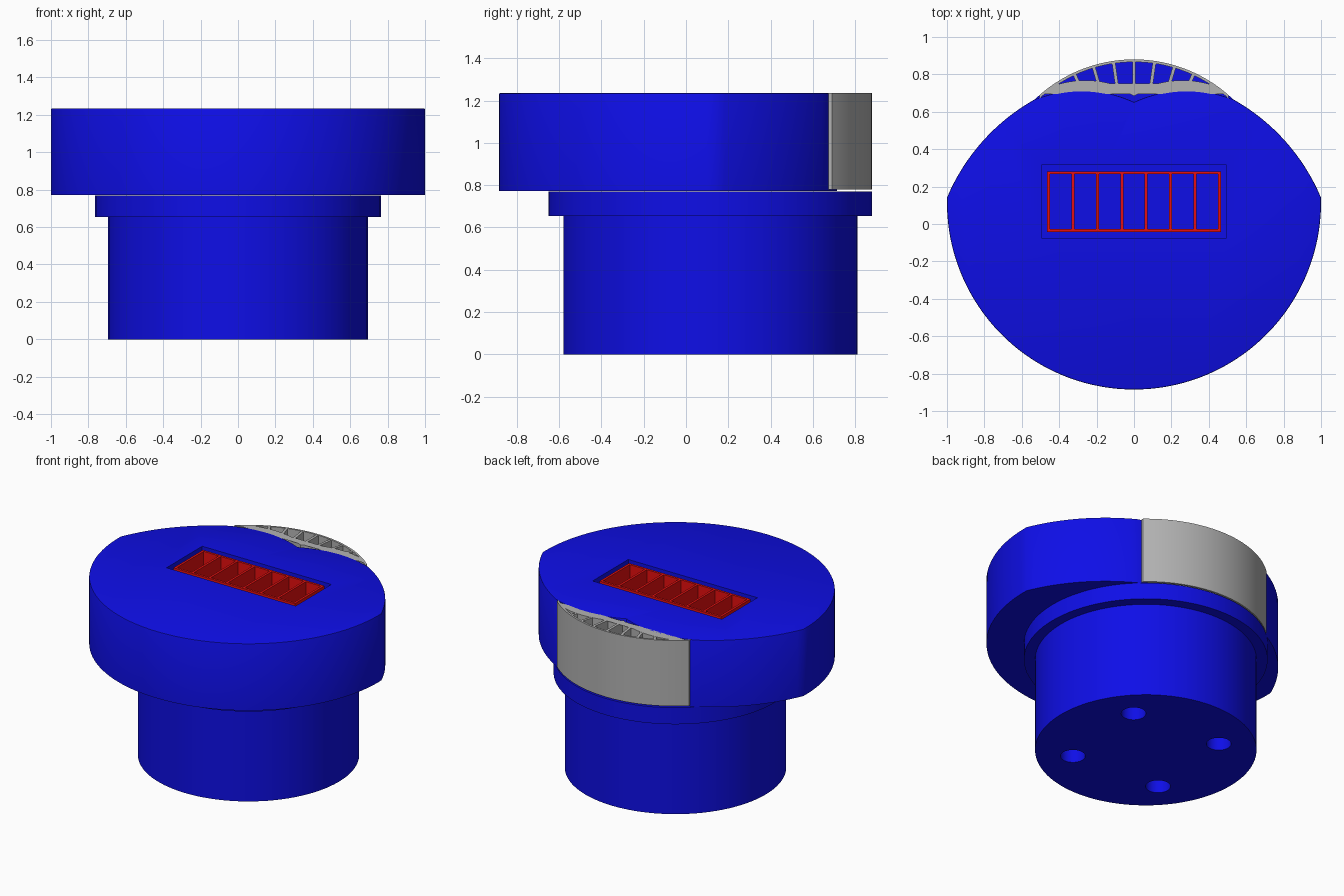
import bpy, bmesh, math
from mathutils import Vector

if "Cube" in bpy.data.objects:
    bpy.data.objects.remove(bpy.data.objects["Cube"])

CY = 0.115                      # y of the common axis
TOP = 1.235


def material(name, rgb):
    m = bpy.data.materials.new(name)
    m.diffuse_color = (*rgb, 1)
    m.use_nodes = True
    m.node_tree.nodes["Principled BSDF"].inputs["Base Color"].default_value = m.diffuse_color
    return m


BLUE = material("blue", (0.005, 0.005, 0.9))
RED = material("red", (0.9, 0.005, 0.005))
GRAY = material("gray", (0.45, 0.45, 0.45))


def add_prism(bm, outline, z0, z1, bevel=0):
    """Extrude a counter-clockwise outline from z0 to z1."""
    base = bm.faces.new([bm.verts.new((x, y, z0)) for x, y in outline])
    geom = bmesh.ops.extrude_face_region(bm, geom=[base], use_keep_orig=True)["geom"]
    top = [g for g in geom if isinstance(g, bmesh.types.BMVert)]
    bmesh.ops.translate(bm, verts=top, vec=(0, 0, z1 - z0))
    if bevel:
        rim = [e for e in bm.edges if all(v.co.z > z1 - 1e-5 for v in e.verts)]
        bmesh.ops.bevel(bm, geom=rim, offset=bevel, segments=2, affect='EDGES', profile=0.5)


def finish(bm, name, mat):
    bmesh.ops.recalc_face_normals(bm, faces=bm.faces)
    me = bpy.data.meshes.new(name)
    bm.to_mesh(me)
    bm.free()
    me.materials.append(mat)
    ob = bpy.data.objects.new(name, me)
    bpy.context.collection.objects.link(ob)
    return ob


def prisms(name, mat, outlines, z0, z1, bevel=0):
    bm = bmesh.new()
    for o in outlines:
        add_prism(bm, o, z0, z1, bevel)
    return finish(bm, name, mat)


def activate(ob):
    bpy.ops.object.select_all(action='DESELECT')
    ob.select_set(True)
    bpy.context.view_layer.objects.active = ob


def cut(ob, cutter):
    mod = ob.modifiers.new("cut", 'BOOLEAN')
    mod.object, mod.operation, mod.solver = cutter, 'DIFFERENCE', 'EXACT'
    activate(ob)
    bpy.ops.object.modifier_apply(modifier=mod.name)
    bpy.data.objects.remove(cutter)


def smooth(ob):
    activate(ob)
    bpy.ops.object.shade_smooth_by_angle(angle=math.radians(25))


def circle(r, n, cx=0, cy=CY):
    return [(cx + r * math.cos(2 * math.pi * i / n), cy + r * math.sin(2 * math.pi * i / n))
            for i in range(n)]


def box(x0, x1, y0, y1):
    return [(x0, y0), (x1, y0), (x1, y1), (x0, y1)]


def bar(p, q, w):
    """Rectangle of width w around the segment p-q."""
    p, q = Vector(p), Vector(q)
    d = (q - p).normalized() * w / 2
    s = Vector((-d.y, d.x))
    return [tuple(v) for v in (p - s, q - s, q + s, p + s)]


# Lower cylinder with four blind holes underneath
base = prisms("base_cylinder", BLUE, [circle(0.695, 96)], 0, 0.655)
holes = []
for k in range(4):
    a = math.radians(40.5 + 90 * k)
    holes.append(circle(0.078, 32, 0.464 * math.cos(a), CY + 0.464 * math.sin(a)))
cut(base, prisms("hole_cutter", BLUE, holes, -0.1, 0.35))
smooth(base)

# Flange ring
smooth(prisms("flange", BLUE, [circle(0.765, 96)], 0.655, 0.77))

# Head: front arc, flatter back arcs, double-curved notch at the rear
corner = math.asin(0.1415 - CY)
N = 72
head = []
for i in range(N + 1):
    a = math.pi - corner + (math.pi + 2 * corner) * i / N
    head.append((math.cos(a), CY + math.sin(a)))


def back_arc(x):
    return (x, -0.28 + math.sqrt(1.085 ** 2 - x * x))


a0, a1 = math.asin(0.9996 / 1.085), math.asin(0.53 / 1.085)
right = [back_arc(1.085 * math.sin(a0 + (a1 - a0) * i / 16)) for i in range(1, 17)]
notch = [(x, 0.652 + 0.449 * abs(x) - 0.8 * x * x)
         for x in (0.53 - 1.06 * i / 40 for i in range(1, 40))]
left = [(-x, y) for x, y in reversed(right)]
head_ob = prisms("head", BLUE, [head + right + notch + left], 0.772, TOP, 0.006)
cut(head_ob, prisms("pocket_cutter", BLUE, [box(-0.495, 0.495, -0.075, 0.315)], 0.79, 1.4))
smooth(head_ob)

# Red divided grid inside the pocket
X0, X1, Y0, Y1, W = -0.465, 0.465, -0.042, 0.282, 0.016
walls = [box(X0, X1, Y0, Y0 + W), box(X0, X1, Y1 - W, Y1)]
for i in range(8):
    x = X0 + W / 2 + (X1 - X0 - W) * i / 7
    walls.append(box(x - W / 2, x + W / 2, Y0 + W, Y1 - W))
prisms("pocket_grid", RED, walls, 0.79, TOP - 0.005)


# Gray rear cage: outer arc, double-curved inner wall, radial ribs
def arc(r, x):
    return (x, CY + math.sqrt(r * r - x * x))


def inner(x, off=0):
    return (x, 0.685 + off + 0.502 * abs(x) - 0.968 * x * x)


M = 40
xs = [0.505 - 1.01 * i / M for i in range(M + 1)]
outer = [arc(0.765, x) for x in xs] + [arc(0.751, x) for x in reversed(xs)]
xi = [0.49 - 0.98 * i / M for i in range(M + 1)]
inside = ([(x, min(inner(x, 0.018)[1], arc(0.76, x)[1])) for x in xi]
          + [inner(x) for x in reversed(xi)])
smooth(prisms("rear_cage_walls", GRAY, [outer, inside], 0.78, TOP))

ribs = []
for k in range(-4, 5):
    a = math.radians(8.3 * k)
    tip = (0.758 * math.sin(a), CY + 0.758 * math.cos(a))
    r = 0.75                     # walk inwards to the inner wall
    while CY + r * math.cos(a) > inner(r * math.sin(a), 0.01)[1]:
        r -= 0.002
    ribs.append(bar((r * math.sin(a), CY + r * math.cos(a)), tip, 0.018))
prisms("rear_cage_ribs", GRAY, ribs, 0.78, TOP - 0.001)
